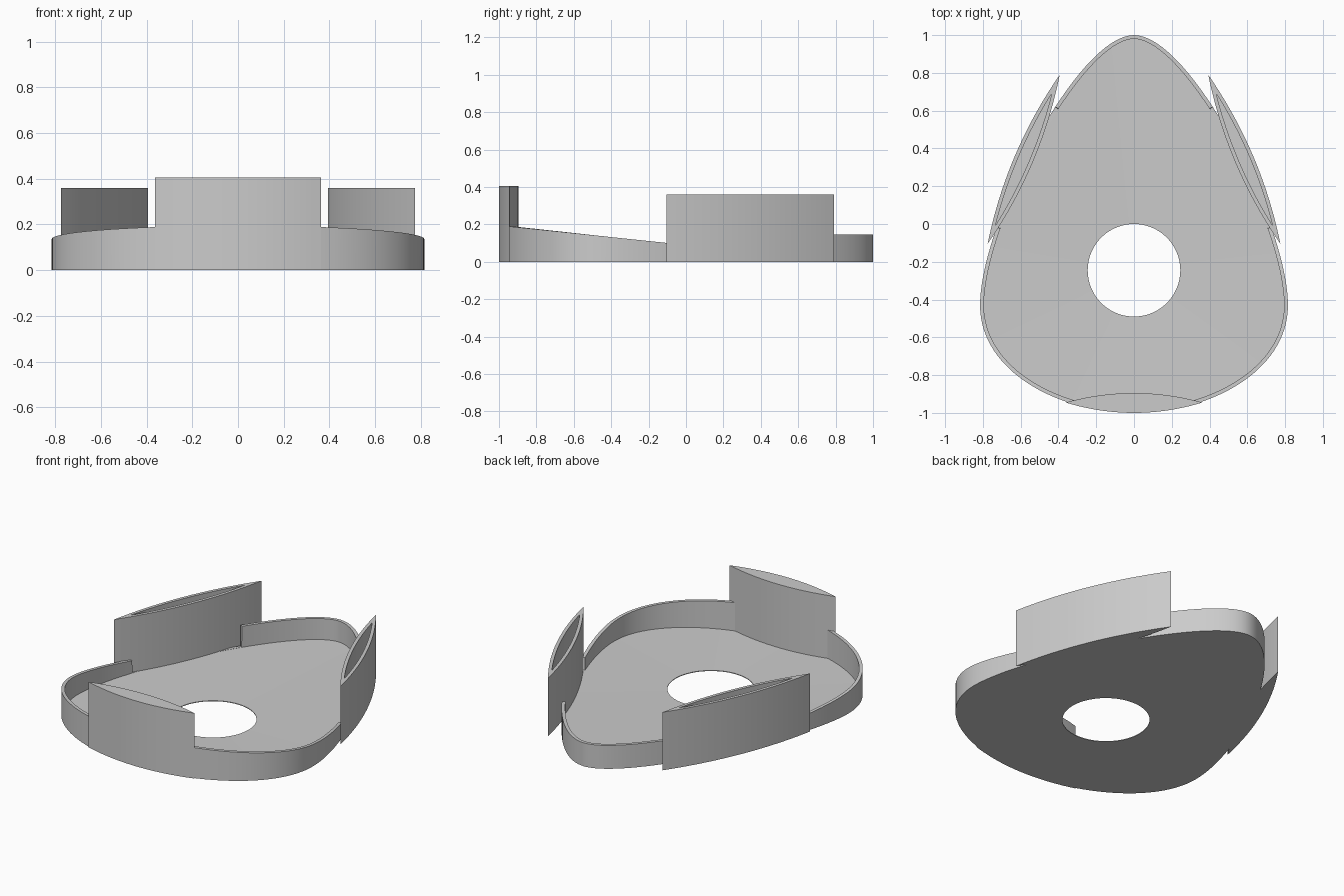
import bpy, bmesh, math
from mathutils import Vector

cube = bpy.data.objects.get("Cube")
if cube:
    bpy.data.objects.remove(cube)

grey = bpy.data.materials.new("light_grey")
grey.use_nodes = True
GREY = (0.6, 0.6, 0.6, 1)
grey.diffuse_color = GREY
grey.node_tree.nodes["Principled BSDF"].inputs["Base Color"].default_value = GREY

FLOOR = 0.015
WALL = 0.02


def loft(name, rings, closed=False, angle=30):
    """Skin equal-length closed rings; cap the ends or join last to first."""
    bm = bmesh.new()
    rows = [[bm.verts.new(p) for p in ring] for ring in rings]
    pairs = list(zip(rows, rows[1:]))
    if closed:
        pairs.append((rows[-1], rows[0]))
    else:
        bm.faces.new(rows[0])
        bm.faces.new(rows[-1])
    for a, b in pairs:
        n = len(a)
        for i in range(n):
            j = (i + 1) % n
            bm.faces.new((a[i], a[j], b[j], b[i]))
    bmesh.ops.recalc_face_normals(bm, faces=bm.faces)
    mesh = bpy.data.meshes.new(name)
    bm.to_mesh(mesh)
    bm.free()
    mesh.materials.append(grey)
    ob = bpy.data.objects.new(name, mesh)
    bpy.context.collection.objects.link(ob)
    bpy.ops.object.select_all(action="DESELECT")
    ob.select_set(True)
    bpy.context.view_layer.objects.active = ob
    bpy.ops.object.shade_smooth_by_angle(angle=math.radians(angle))
    return ob


def bezier(p, t):
    w = ((1 - t) ** 3, 3 * t * (1 - t) ** 2, 3 * t * t * (1 - t), t ** 3)
    return sum((Vector(q) * k for q, k in zip(p, w)), Vector((0, 0)))


def at(points, z):
    return [(p.x, p.y, z) for p in points]


# Egg outline: half of it from two curves, with close samples at the rim steps
STEP_BACK, STEP_FRONT = 0.4, 0.745
narrow = [(0, 1), (0.3, 1), (0.815, 0), (0.815, -0.43)]
wide = [(0.815, -0.43), (0.815, -0.78), (0.4, -1), (0, -1)]
samples = sorted([i / 40 for i in range(40) if i != 16]
                 + [STEP_BACK, STEP_BACK + 0.001, STEP_FRONT, STEP_FRONT + 0.001])
half, tops = [], []
for t in samples:
    p = bezier(narrow, t)
    half.append(p)
    if t <= STEP_BACK:
        tops.append(0.145)
    elif t <= STEP_FRONT:
        tops.append(FLOOR + 0.001)
    else:
        tops.append(0.09 - 0.105 * p.y)
for i in range(33):
    p = bezier(wide, i / 32)
    half.append(p)
    tops.append(min(0.19, 0.09 - 0.105 * p.y))
outer = half + [Vector((-p.x, p.y)) for p in half[-2:0:-1]]
tops = tops + tops[-2:0:-1]

# Inner edge of the rim, and the round hole
inner, hole = [], []
centre = Vector((0, -0.245))
for i, p in enumerate(outer):
    d = (outer[(i + 1) % len(outer)] - outer[i - 1]).normalized()
    inner.append(p + Vector((d.y, -d.x)) * WALL)
    if inner[-1].length > p.length:
        inner[-1] = p - Vector((d.y, -d.x)) * WALL
    hole.append(centre + (p - centre).normalized() * 0.245)

# Tray: floor with a hole and a stepped, sloping rim
loft("tray", [
    at(outer, 0),
    [(p.x, p.y, z) for p, z in zip(outer, tops)],
    [(p.x, p.y, z) for p, z in zip(inner, tops)],
    at(inner, FLOOR),
    at(hole, 0.004),
    at(hole, 0),
], closed=True)


def lens(a, b, length, out, back, n=20):
    """Two arcs around the chord a-b, 'out' to its right and 'back' to its left."""
    mid, d = (a + b) / 2, (b - a).normalized()
    side = Vector((d.y, -d.x))
    us = [-1 + 2 * i / n for i in range(n + 1)]
    right = [mid + d * u * length + side * out * (1 - u * u) for u in us]
    left = [mid + d * u * length - side * back * (1 - u * u) for u in us[-2:0:-1]]
    return right + left


# Side pockets: hollow lens shapes, open at the top
for s, name in ((1, "left_pocket"), (-1, "right_pocket")):
    a, b = Vector((s * 0.775, -0.105)), Vector((s * 0.393, 0.79))
    shell = lens(a, b, (b - a).length / 2, 0.05, 0.05)
    cavity = lens(a, b, 0.38, 0.03, 0.03)
    loft(name, [at(shell, 0), at(shell, 0.36), at(cavity, 0.36), at(cavity, FLOOR)])

# Front tab: solid lens
tab = lens(Vector((-0.363, -0.945)), Vector((0.363, -0.945)), 0.363, 0.055, 0.05)
loft("front_tab", [at(tab, 0), at(tab, 0.405)], angle=20)
